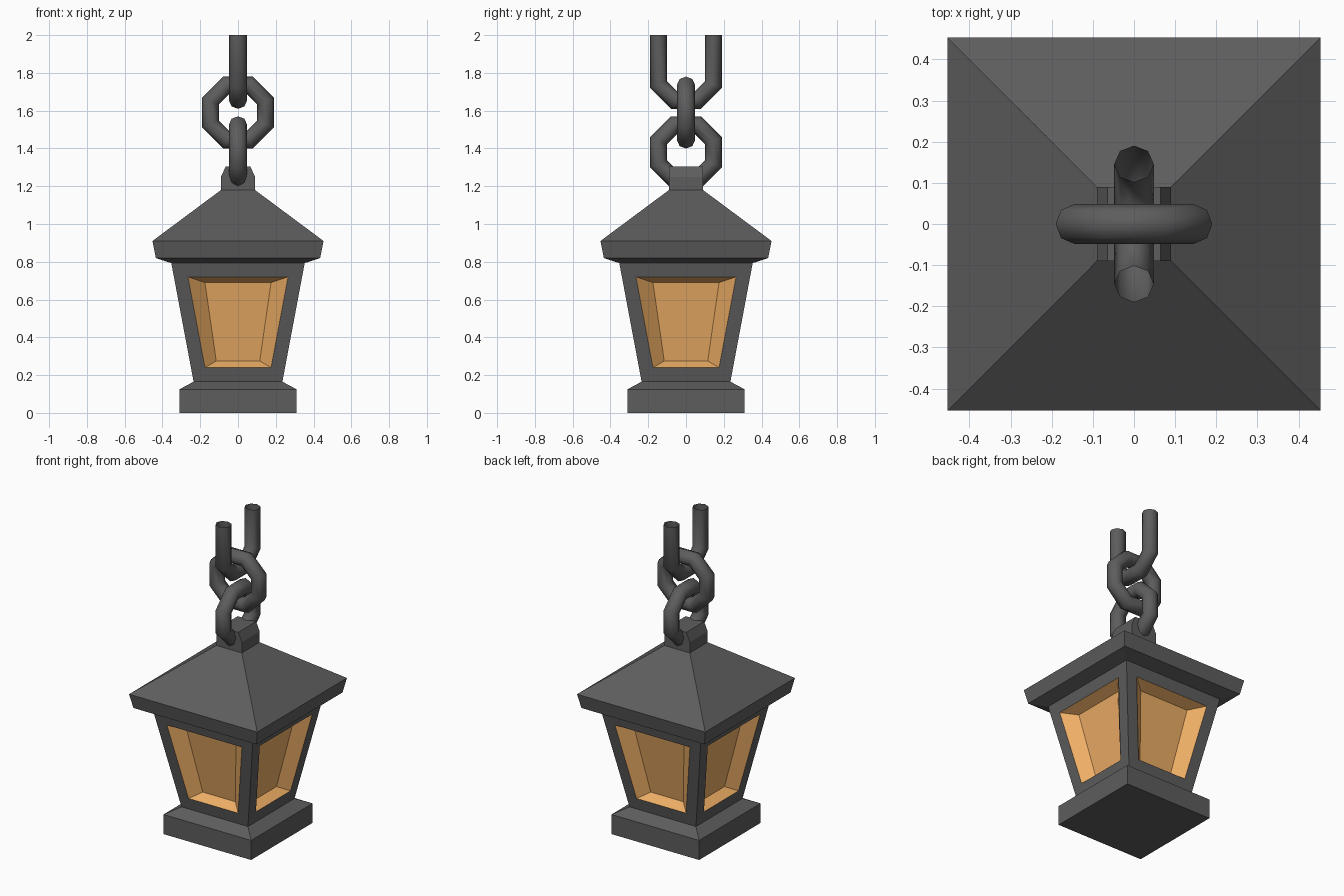
import bpy, bmesh
from math import radians, pi
from mathutils import Matrix

if "Cube" in bpy.data.objects:
    bpy.data.objects.remove(bpy.data.objects["Cube"])


def material(name, color):
    m = bpy.data.materials.new(name)
    m.diffuse_color = (*color, 1)
    m.use_nodes = True
    m.node_tree.nodes["Principled BSDF"].inputs["Base Color"].default_value = m.diffuse_color
    return m


iron = material("dark_iron", (0.11, 0.11, 0.11))
amber = material("amber_glass", (0.85, 0.42, 0.13))


def finish(bm, name, mat):
    bmesh.ops.remove_doubles(bm, verts=bm.verts, dist=1e-4)
    me = bpy.data.meshes.new(name)
    bm.to_mesh(me)
    bm.free()
    me.materials.append(mat)
    ob = bpy.data.objects.new(name, me)
    bpy.context.collection.objects.link(ob)
    return ob


def quad_ring(bm, z, h):
    return [bm.verts.new((x * h, y * h, z)) for x, y in ((-1, -1), (1, -1), (1, 1), (-1, 1))]


def bridge(bm, a, b):
    n = len(a)
    for i in range(n):
        bm.faces.new((a[i], a[(i + 1) % n], b[(i + 1) % n], b[i]))


def stack(name, profile, cap_bottom=False, cap_top=False):
    """Square rings of (z, half width) joined bottom to top."""
    bm = bmesh.new()
    rings = [quad_ring(bm, z, h) for z, h in profile]
    for a, b in zip(rings, rings[1:]):
        bridge(bm, a, b)
    if cap_bottom:
        bm.faces.new(rings[0][::-1])
    if cap_top:
        bm.faces.new(rings[-1])
    return finish(bm, name, iron)


# Base plinth and pyramid roof
stack("base", [(0, 0.31), (0.125, 0.31), (0.165, 0.235)], cap_bottom=True)
stack("roof", [(0.793, 0.353), (0.82, 0.435), (0.91, 0.453), (1.18, 0.09)], cap_top=True)


# Tapered body: a frame with a sunken pane on each of four sides
def wall(z):
    return 0.235 + (z - 0.165) * 0.188


def panel(bm, z0, z1, w0, w1, depth, turn):
    pts = ((-w0, z0), (w0, z0), (w1, z1), (-w1, z1))
    vs = [bm.verts.new((x, -(wall(z) - depth), z)) for x, z in pts]
    bmesh.ops.transform(bm, matrix=Matrix.Rotation(turn, 4, 'Z'), verts=vs)
    return vs


frame, glass = bmesh.new(), bmesh.new()
opening = (0.24, 0.72, 0.175, 0.265)
for k in range(4):
    t = k * pi / 2
    bridge(frame, panel(frame, 0.165, 0.793, 0.235, wall(0.793), 0, t),
           panel(frame, *opening, 0, t))
    pane = panel(glass, 0.275, 0.69, 0.115, 0.175, 0.064, t)
    bridge(glass, panel(glass, *opening, 0, t), pane)
    glass.faces.new(pane)
finish(frame, "body_frame", iron)
finish(glass, "window_panes", amber)

# Hanger block on top, chamfered along y
bm = bmesh.new()
profile = [(-0.09, 1.17), (0.09, 1.17), (0.09, 1.25), (0.065, 1.305), (-0.065, 1.305), (-0.09, 1.25)]
front, back = [[bm.verts.new((x, y, z)) for x, z in profile] for y in (-0.09, 0.09)]
bridge(bm, back, front)
bm.faces.new(front)
bm.faces.new(back[::-1])
bmesh.ops.recalc_face_normals(bm, faces=bm.faces)
finish(bm, "hanger_block", iron)


# Chain links: eight-sided rings, every other one turned a quarter
def link(name, z, turned, open_top=False):
    bpy.ops.mesh.primitive_torus_add(major_segments=8, minor_segments=8,
                                     major_radius=0.158, minor_radius=0.048)
    ob = bpy.context.object
    ob.name = name
    me = ob.data
    me.transform(Matrix.Translation((0, 0, z))
                 @ Matrix.Rotation(radians(90 if turned else 0), 4, 'Z')
                 @ Matrix.Rotation(radians(90), 4, 'X')
                 @ Matrix.Rotation(radians(22.5), 4, 'Z'))
    if open_top:
        # Cut off the upper bend and run both legs up to the open ends
        b = bmesh.new()
        b.from_mesh(me)
        bmesh.ops.delete(b, geom=[v for v in b.verts if v.co.z > z + 0.09], context='VERTS')
        for v in b.verts:
            if v.co.z > z:
                v.co.z = 2.0
        b.to_mesh(me)
        b.free()
    me.materials.append(iron)
    bpy.ops.object.shade_smooth_by_angle(angle=radians(50))


link("chain_link_lower", 1.38, True)
link("chain_link_middle", 1.59, False)
link("chain_link_upper", 1.80, True, open_top=True)
